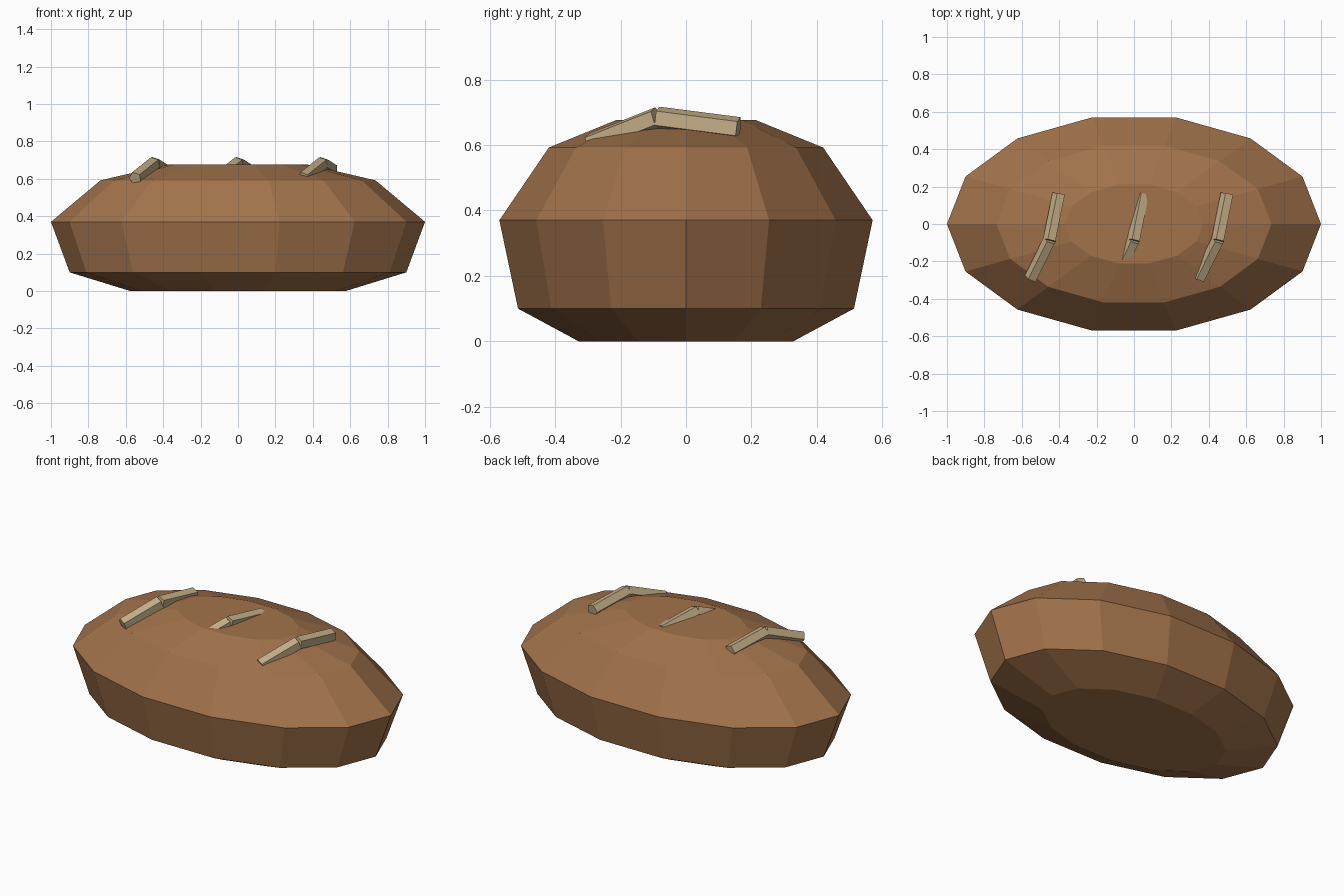
import bpy, bmesh
from math import cos, sin, tau, radians
from mathutils import Vector

if "Cube" in bpy.data.objects:
    bpy.data.objects.remove(bpy.data.objects["Cube"])


def material(name, rgb):
    m = bpy.data.materials.new(name)
    m.diffuse_color = (*rgb, 1)
    m.use_nodes = True
    m.node_tree.nodes["Principled BSDF"].inputs["Base Color"].default_value = m.diffuse_color
    return m


def loft(bm, rings):
    """Skin a list of vertex rings and cap both ends."""
    loops = [[bm.verts.new(p) for p in ring] for ring in rings]
    n = len(loops[0])
    for a, b in zip(loops, loops[1:]):
        for i in range(n):
            j = (i + 1) % n
            bm.faces.new((a[i], a[j], b[j], b[i]))
    bm.faces.new(loops[0][::-1])
    bm.faces.new(loops[-1])


def finish(bm, name, mat):
    bmesh.ops.recalc_face_normals(bm, faces=bm.faces)
    mesh = bpy.data.meshes.new(name)
    bm.to_mesh(mesh)
    bm.free()
    mesh.materials.append(mat)
    obj = bpy.data.objects.new(name, mesh)
    bpy.context.collection.objects.link(obj)
    return obj


crust = material("crust", (0.36, 0.17, 0.07))
crumb = material("crumb", (0.55, 0.42, 0.24))

# Loaf: 14-sided oval rings, (long radius, height)
SIDES, RATIO = 14, 0.585
profile = [(0.575, 0), (0.9, 0.1), (1.0, 0.37), (0.735, 0.592), (0.37, 0.677)]
bm = bmesh.new()
loft(bm, [[(r * cos(tau * i / SIDES), r * RATIO * sin(tau * i / SIDES), z)
           for i in range(SIDES)] for r, z in profile])
finish(bm, "loaf", crust)


# Score marks: two straight five-sided bars each, bent at the crown
def bar(bm, p, q, radius=0.037):
    along = (q - p).normalized()
    side = along.cross(Vector((0, 0, 1))).normalized()
    up = side.cross(along)
    angles = [radians(36 + 72 * k) for k in range(5)]
    loft(bm, [[c + radius * (side * cos(a) + up * sin(a)) for a in angles]
              for c in (p, q)])


path = [Vector(p) for p in ((-0.1, -0.29, 0.602), (0, -0.088, 0.682), (0.05, 0.16, 0.65))]
for name, x in (("left", -0.45), ("middle", 0), ("right", 0.45)):
    bm = bmesh.new()
    pts = [p + Vector((x, 0, 0)) for p in path]
    for p, q in zip(pts, pts[1:]):
        bar(bm, p, q)
    finish(bm, "score_mark_" + name, crumb)
